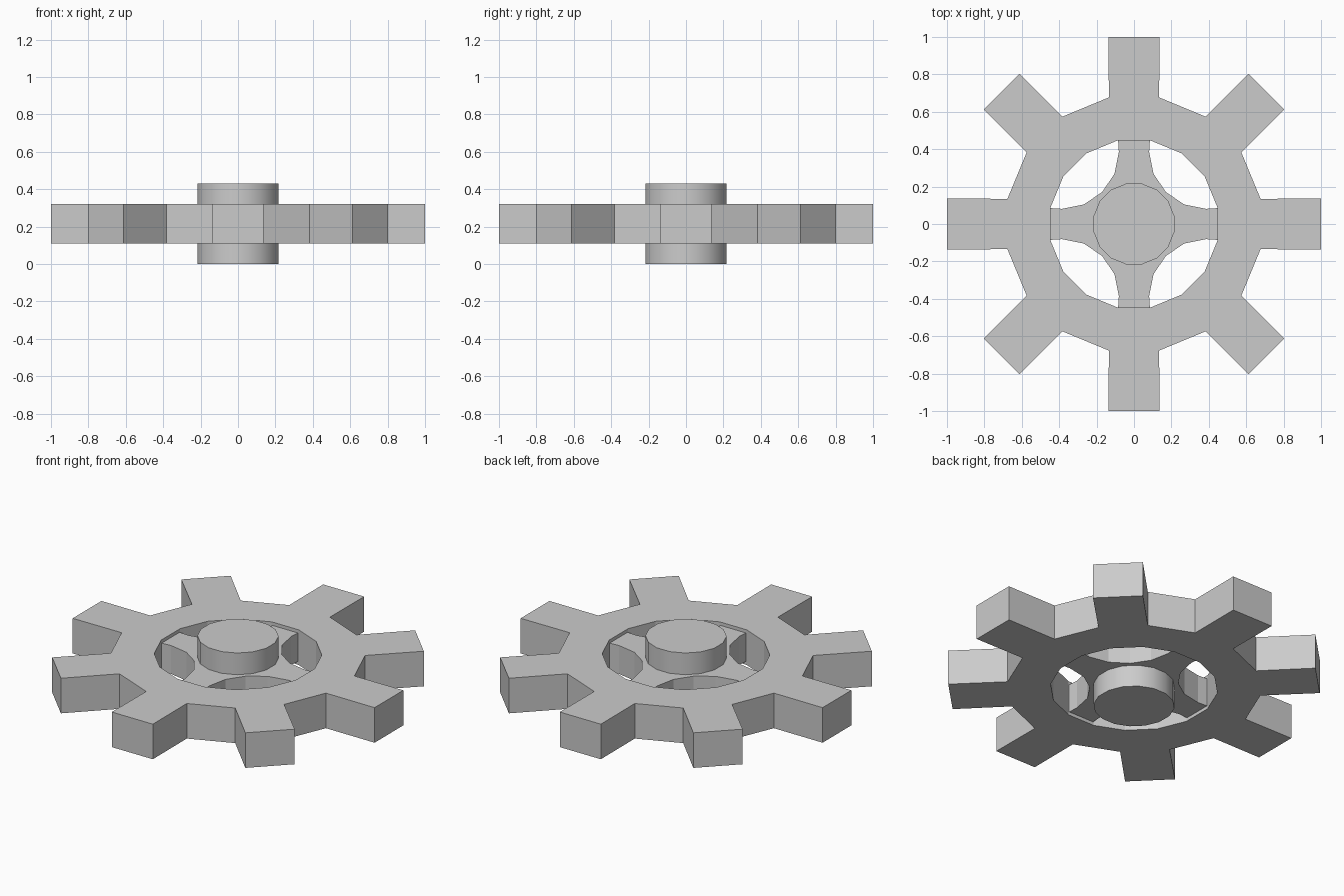
import bpy, bmesh
from math import sin, cos, pi

if "Cube" in bpy.data.objects:
    bpy.data.objects.remove(bpy.data.objects["Cube"])


def polar(r, a):
    return (r * cos(a), r * sin(a))


def extrude_part(name, outer, z0, z1, inner=None):
    """Straight-walled solid from an outline; inner (same point count) cuts a hole."""
    bm = bmesh.new()

    def loop(pts, z):
        return [bm.verts.new((x, y, z)) for x, y in pts]

    def bridge(a, b):
        n = len(a)
        for i in range(n):
            j = (i + 1) % n
            bm.faces.new((a[i], a[j], b[j], b[i]))

    lo, hi = loop(outer, z0), loop(outer, z1)
    bridge(lo, hi)
    if inner:
        ilo, ihi = loop(inner, z0), loop(inner, z1)
        bridge(ihi, ilo)
        bridge(hi, ihi)
        bridge(ilo, lo)
    else:
        bm.faces.new(hi)
        bm.faces.new(lo[::-1])
    bmesh.ops.recalc_face_normals(bm, faces=bm.faces)
    mesh = bpy.data.meshes.new(name)
    bm.to_mesh(mesh)
    bm.free()
    obj = bpy.data.objects.new(name, mesh)
    bpy.context.collection.objects.link(obj)
    return obj


STEP = pi / 8
Z0, Z1 = 0.11, 0.32

# 16-sided gear rim
rim_angles = [(i + 0.5) * STEP for i in range(16)]
root = [polar(0.69, a) for a in rim_angles]
bore = [polar(0.455, a) for a in rim_angles]

# Add a square tooth on every other side of the rim
tip_r, half = 1.0, 0.136
outer, inner = [], []
for i in range(16):
    outer.append(root[i])
    inner.append(bore[i])
    if i % 2:
        a = (i + 1) * STEP
        for s, k in ((-1, i), (1, (i + 1) % 16)):
            outer.append((tip_r * cos(a) - s * half * sin(a),
                          tip_r * sin(a) + s * half * cos(a)))
            inner.append(bore[k])
rim = extrude_part("gear_rim", outer, Z0, Z1, inner)
bm = bmesh.new()
bm.from_mesh(rim.data)
bmesh.ops.remove_doubles(bm, verts=bm.verts, dist=1e-5)
bmesh.ops.recalc_face_normals(bm, faces=bm.faces)
bm.to_mesh(rim.data)
bm.free()

# Four spokes with arc-shaped windows between them
c, r = 0.386, 0.305
quarter = [(0.447, 0.085)]
quarter += [(c + r * cos(a), c + r * sin(a))
            for a in [1.5 * pi - k * STEP for k in range(5)]]
quarter += [(0.085, 0.447)]
spokes = []
for q in range(4):
    ca, sa = round(cos(q * pi / 2)), round(sin(q * pi / 2))
    spokes += [(x * ca - y * sa, x * sa + y * ca) for x, y in quarter]
extrude_part("spokes", spokes, 0.13, 0.30)

# Round hub
hub = extrude_part("hub", [polar(0.22, a) for a in rim_angles], 0.0, 0.43)
bpy.context.view_layer.objects.active = hub
hub.select_set(True)
bpy.ops.object.shade_smooth_by_angle(angle=pi / 5)
